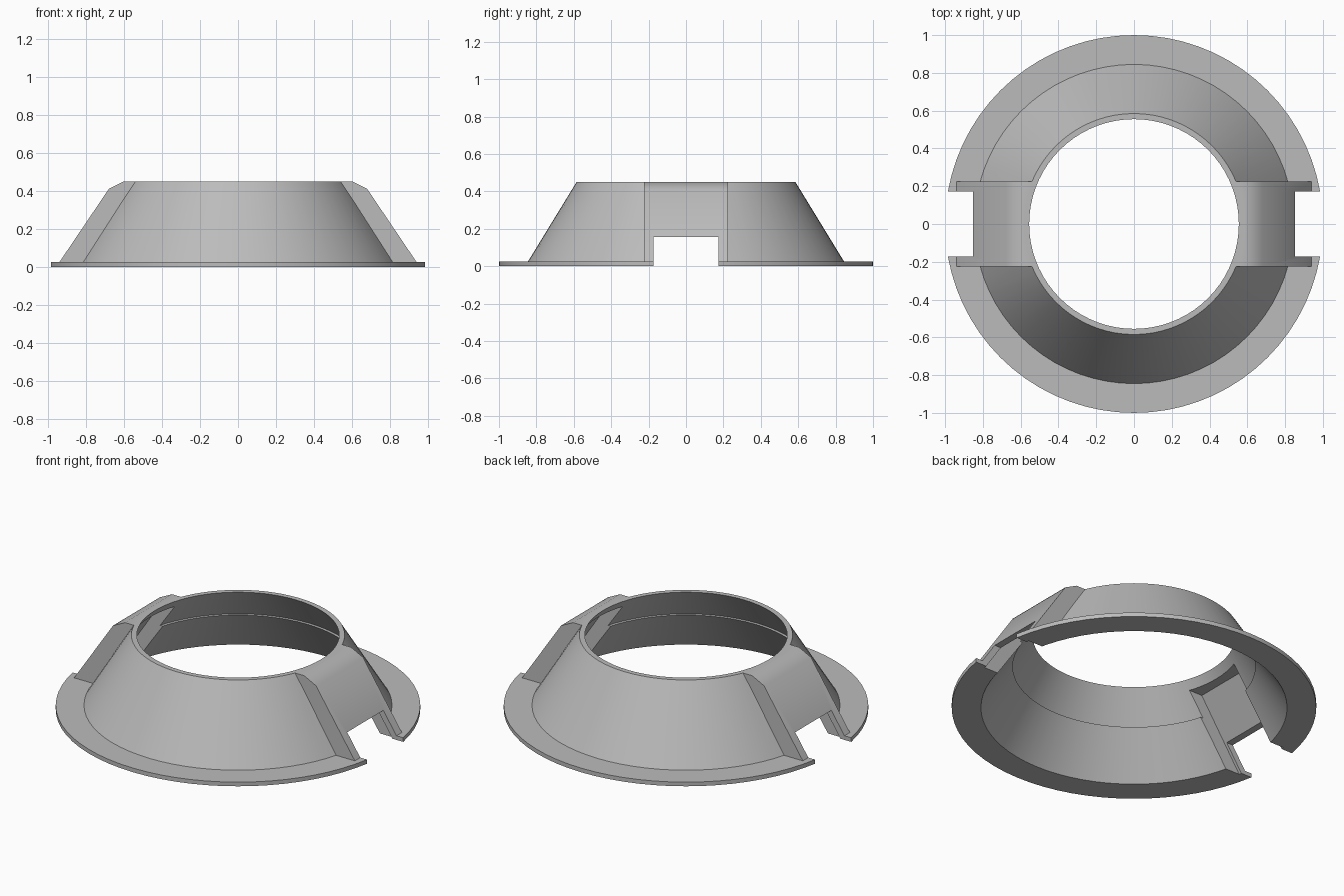
import bpy, bmesh, math

if "Cube" in bpy.data.objects:
    bpy.data.objects.remove(bpy.data.objects["Cube"], do_unlink=True)

SEGMENTS = 72

grey = bpy.data.materials.new("plain grey")
grey.use_nodes = True
colour = (0.5, 0.5, 0.5, 1)
grey.diffuse_color = colour
grey.node_tree.nodes["Principled BSDF"].inputs["Base Color"].default_value = colour


def finish(name, bm):
    bmesh.ops.recalc_face_normals(bm, faces=bm.faces)
    mesh = bpy.data.meshes.new(name)
    bm.to_mesh(mesh)
    bm.free()
    mesh.materials.append(grey)
    obj = bpy.data.objects.new(name, mesh)
    bpy.context.collection.objects.link(obj)
    return obj


def turned(name, profile):
    """Solid of revolution from (radius, z) points, capped at both ends."""
    bm = bmesh.new()
    rings = []
    for r, z in profile:
        angles = [math.tau * i / SEGMENTS for i in range(SEGMENTS)]
        rings.append([bm.verts.new((r * math.cos(a), r * math.sin(a), z)) for a in angles])
    for low, high in zip(rings, rings[1:]):
        for i in range(SEGMENTS):
            j = (i + 1) % SEGMENTS
            bm.faces.new((low[i], low[j], high[j], high[i]))
    bm.faces.new(rings[0])
    bm.faces.new(rings[-1])
    return finish(name, bm)


def prism(name, profile, half_width, side=1):
    """(x, z) outline extruded across y, on the chosen side."""
    bm = bmesh.new()
    face = bm.faces.new([bm.verts.new((side * x, -half_width, z)) for x, z in profile])
    out = bmesh.ops.extrude_face_region(bm, geom=[face])
    verts = [v for v in out["geom"] if isinstance(v, bmesh.types.BMVert)]
    bmesh.ops.translate(bm, verts=verts, vec=(0, 2 * half_width, 0))
    return finish(name, bm)


def combine(target, tool, operation):
    mod = target.modifiers.new(operation.title(), "BOOLEAN")
    mod.operation = operation
    mod.solver = "EXACT"
    mod.object = tool
    bpy.context.view_layer.objects.active = target
    bpy.ops.object.modifier_apply(modifier=mod.name)
    bpy.data.objects.remove(tool, do_unlink=True)


# Flange and cone as one solid
collar = turned("flanged_collar", [(1, 0), (1, 0.025), (0.845, 0.025), (0.585, 0.45)])

# Sloping housings on both sides
housing = [(0.4, 0), (0.955, 0), (0.94, 0.025), (0.68, 0.41), (0.6, 0.45), (0.4, 0.45)]
for side in (1, -1):
    combine(collar, prism("housing", housing, 0.225, side), "UNION")

# Hollow interior with its narrow ledge
bore = [(0.907, -0.1), (0.84, 0), (0.665, 0.26), (0.682, 0.26), (0.555, 0.45), (0.555, 0.6)]
combine(collar, turned("bore", bore), "DIFFERENCE")

# Housing cavities and the openings through wall and flange
cavity = [(0.3, -0.1), (0.98, -0.1), (0.645, 0.4), (0.3, 0.4)]
opening = [(0.5, -0.1), (1.2, -0.1), (1.2, 0.155), (0.5, 0.155)]
for side in (1, -1):
    combine(collar, prism("cavity", cavity, 0.19, side), "DIFFERENCE")
    combine(collar, prism("opening", opening, 0.173, side), "DIFFERENCE")

bpy.ops.object.select_all(action="DESELECT")
collar.select_set(True)
bpy.context.view_layer.objects.active = collar
bpy.ops.object.shade_smooth_by_angle(angle=math.radians(30))
